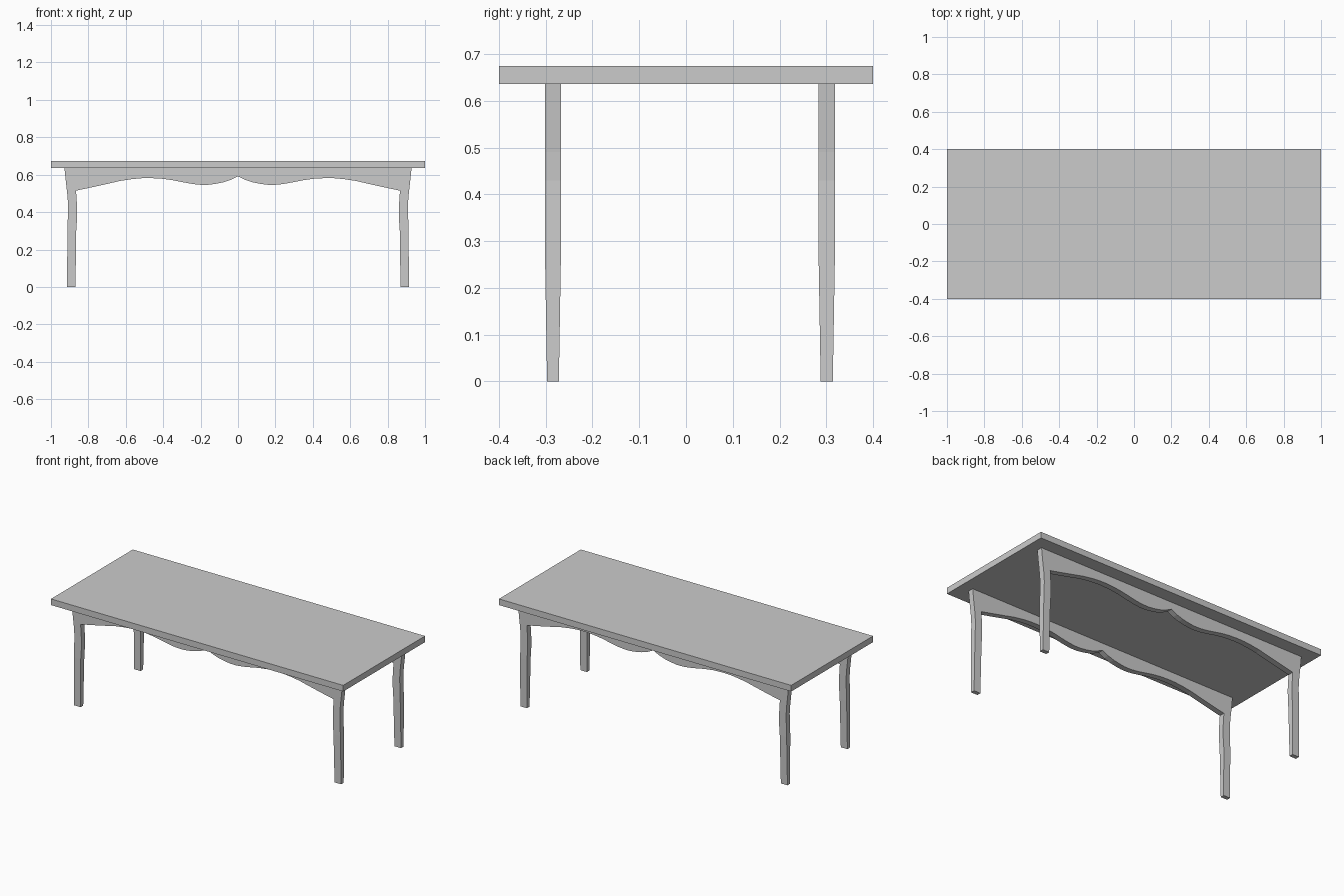
import bpy, bmesh

if "Cube" in bpy.data.objects:
    bpy.data.objects.remove(bpy.data.objects["Cube"])

TOP_Z, UNDER_Z = 0.674, 0.636
KNEE_Z = 0.30          # legs taper in depth below this height

# Half outline (right side), from outer top corner down to the knee
OUTER = [(0.928, UNDER_Z), (0.920, 0.56), (0.912, 0.49), (0.908, 0.43),
         (0.910, 0.37), (0.912, KNEE_Z)]
# From the knee up the inside of the leg, then along the scalloped edge to the centre
INNER = [(0.865, KNEE_Z), (0.861, 0.36), (0.860, 0.42), (0.863, 0.47), (0.866, 0.515)]
SCALLOP = [(0.78, 0.533), (0.69, 0.553), (0.63, 0.567), (0.57, 0.576), (0.52, 0.581),
           (0.47, 0.582), (0.41, 0.579), (0.35, 0.571), (0.29, 0.559), (0.24, 0.550),
           (0.20, 0.546), (0.16, 0.546), (0.12, 0.551), (0.08, 0.559), (0.04, 0.572)]
FOOT = [(0.914, 0.0), (0.869, 0.0)]


def finish(name, bm):
    bmesh.ops.recalc_face_normals(bm, faces=bm.faces)
    mesh = bpy.data.meshes.new(name)
    bm.to_mesh(mesh)
    bm.free()
    obj = bpy.data.objects.new(name, mesh)
    bpy.context.collection.objects.link(obj)


def leg_frame(name, y0, y1):
    """Scalloped apron with a pair of legs, cut from one board."""
    bm = bmesh.new()
    half = OUTER + INNER + SCALLOP
    right = [bm.verts.new((x, y0, z)) for x, z in half]
    left = [bm.verts.new((-x, y0, z)) for x, z in half]
    centre = bm.verts.new((0, y0, 0.592))
    faces = [bm.faces.new(right + [centre] + left[::-1])]
    # lower legs
    n = len(OUTER)
    for side, s in ((right, 1), (left, -1)):
        foot = [bm.verts.new((s * x, y0, z)) for x, z in FOOT]
        quad = [side[n - 1], foot[0], foot[1], side[n]]
        faces.append(bm.faces.new(quad if s > 0 else quad[::-1]))
    # board thickness
    ext = bmesh.ops.extrude_face_region(bm, geom=faces, use_keep_orig=True)
    for v in ext["geom"]:
        if isinstance(v, bmesh.types.BMVert):
            v.co.y = y1
    # slimmer feet
    mid = (y0 + y1) / 2
    for v in bm.verts:
        if v.co.z < 0.01:
            v.co.y = mid + (v.co.y - mid) * 0.72
    finish(name, bm)


# Table top
bm = bmesh.new()
bmesh.ops.create_cube(bm, size=1)
for v in bm.verts:
    v.co.x *= 2.0
    v.co.y *= 0.8
    v.co.z = v.co.z * (TOP_Z - UNDER_Z) + (TOP_Z + UNDER_Z) / 2
finish("table_top", bm)

# Front and back leg frames
leg_frame("front_leg_frame", -0.302, -0.267)
leg_frame("back_leg_frame", 0.283, 0.319)
